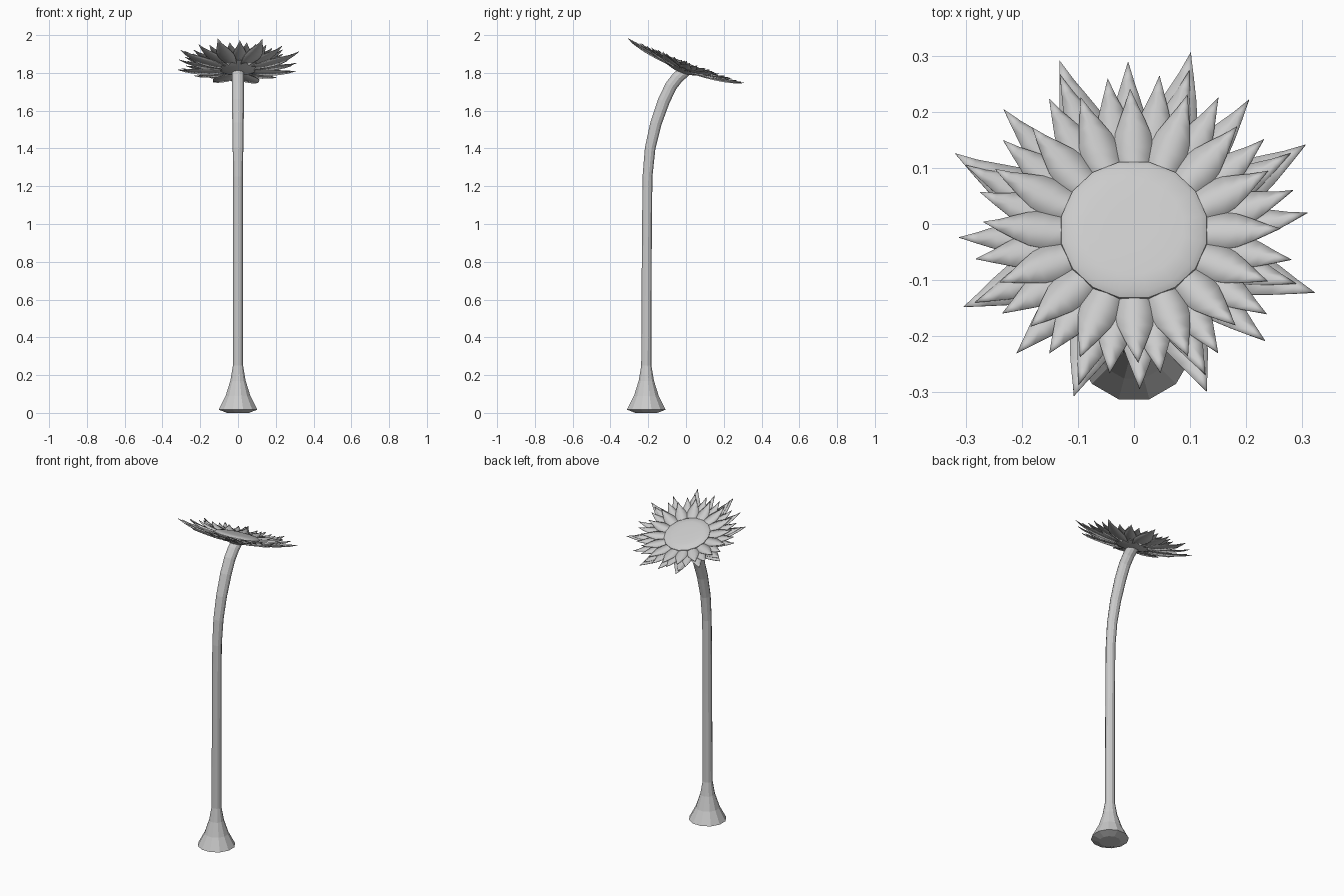
import bpy, bmesh, math, random
from mathutils import Vector, Matrix

random.seed(4)
cube = bpy.data.objects.get("Cube")
if cube:
    bpy.data.objects.remove(cube, do_unlink=True)

grey = bpy.data.materials.new("light grey")
grey.use_nodes = True
grey.diffuse_color = (0.6, 0.6, 0.6, 1)
grey.node_tree.nodes["Principled BSDF"].inputs["Base Color"].default_value = (0.6, 0.6, 0.6, 1)

TILT = math.radians(-21)
HEAD = Matrix.Translation((0, -0.018, 1.825)) @ Matrix.Rotation(TILT, 4, 'X')


def finish(name, bm, matrix=None, smooth=False):
    bmesh.ops.recalc_face_normals(bm, faces=bm.faces)
    if matrix:
        bm.transform(matrix)
    mesh = bpy.data.meshes.new(name)
    bm.to_mesh(mesh)
    bm.free()
    mesh.materials.append(grey)
    obj = bpy.data.objects.new(name, mesh)
    bpy.context.collection.objects.link(obj)
    if smooth:
        bpy.ops.object.select_all(action='DESELECT')
        obj.select_set(True)
        bpy.context.view_layer.objects.active = obj
        bpy.ops.object.shade_smooth_by_angle(angle=math.radians(35))
    return obj


def loft(bm, rings):
    """Skin a list of equal-length point rings and cap both ends."""
    loops = [[bm.verts.new(p) for p in ring] for ring in rings]
    n = len(loops[0])
    for a, b in zip(loops, loops[1:]):
        for i in range(n):
            j = (i + 1) % n
            bm.faces.new((a[i], a[j], b[j], b[i]))
    bm.faces.new(loops[0][::-1])
    bm.faces.new(loops[-1])


def ring(centre, radius, sides, lean=0.0):
    turn = Matrix.Rotation(lean, 3, 'X')
    return [Vector(centre) + turn @ Vector((radius * math.cos(a), radius * math.sin(a), 0))
            for a in (math.tau * (i + 0.5) / sides for i in range(sides))]


# Stem: flared foot, straight stalk, then a bend towards the back
stem_path = [  # y, z, radius, lean in degrees
    (-0.21, 0.0, 0.06, 0), (-0.21, 0.017, 0.106, 0), (-0.21, 0.09, 0.068, 0),
    (-0.21, 0.17, 0.042, 0), (-0.21, 0.25, 0.028, 0), (-0.208, 0.8, 0.027, 0),
    (-0.204, 1.25, 0.027, -4), (-0.19, 1.4, 0.029, -9), (-0.16, 1.53, 0.031, -16),
    (-0.118, 1.65, 0.033, -23), (-0.08, 1.73, 0.033, -32), (-0.045, 1.775, 0.033, -42),
    (-0.01, 1.805, 0.033, -35)]
bm = bmesh.new()
loft(bm, [ring((0, y, z), r, 12, math.radians(d)) for y, z, r, d in stem_path])
finish("stem", bm)

# Shallow cup under the flower
bm = bmesh.new()
loft(bm, [ring((0, 0, z), r, 16) for z, r in ((-0.024, 0.035), (-0.012, 0.08), (0.0, 0.11))])
finish("flower_cup", bm, HEAD, True)

# Seed disc: a low cushion
bm = bmesh.new()
loft(bm, [ring((0, 0, z), r, 16) for z, r in
          ((0.0, 0.122), (0.012, 0.133), (0.022, 0.132), (0.029, 0.122),
           (0.033, 0.09), (0.034, 0.045))])
finish("seed_disc", bm, HEAD, True)


def add_petal(bm, angle, reach, width, height, skew):
    """Pointed, cupped leaf shape whose tip rises and leans sideways."""
    start, steps = 0.08, 7
    shape = (0.5, 0.72, 0.92, 1.0, 0.9, 0.62, 0.3, 0.0)
    turn = Matrix.Rotation(angle, 3, 'Z')
    rows = []
    for i in range(steps + 1):
        t = i / steps
        r = start + (reach - start) * t
        half = width * 0.5 * shape[i]
        lift = height + 0.048 * (r / 0.34) ** 2
        side = skew * t ** 2.5
        offsets = (-1, 0, 1) if i < steps else (0,)
        rows.append([bm.verts.new(turn @ Vector((r, side + s * half, lift - 0.005 * abs(s))))
                     for s in offsets])
    for a, b in zip(rows, rows[1:]):
        for k in range(2):
            if len(b) == 3:
                bm.faces.new((a[k], a[k + 1], b[k + 1], b[k]))
            else:
                bm.faces.new((a[k], a[k + 1], b[0]))


def petal_layer(name, count, first, reach, width, height, skew):
    bm = bmesh.new()
    for i in range(count):
        a = math.radians(first) + math.tau * i / count
        lean = skew * (1 if math.sin(2 * a) > 0 else -1) * random.uniform(0.5, 1)
        add_petal(bm, a, reach * random.uniform(0.98, 1.02), width, height, lean)
    obj = finish(name, bm, HEAD, True)
    shell = obj.modifiers.new("thickness", 'SOLIDIFY')
    shell.thickness = 0.003
    shell.offset = 0


# Petals, from the front row to the long pointed back row
petal_layer("front_petals", 16, 0, 0.265, 0.07, 0.012, 0.008)
petal_layer("middle_petals", 16, 11.25, 0.287, 0.072, 0.005, 0.012)
petal_layer("back_petals", 16, 3, 0.315, 0.07, -0.001, 0.01)
petal_layer("long_petals", 8, 25, 0.347, 0.09, -0.006, 0.02)
